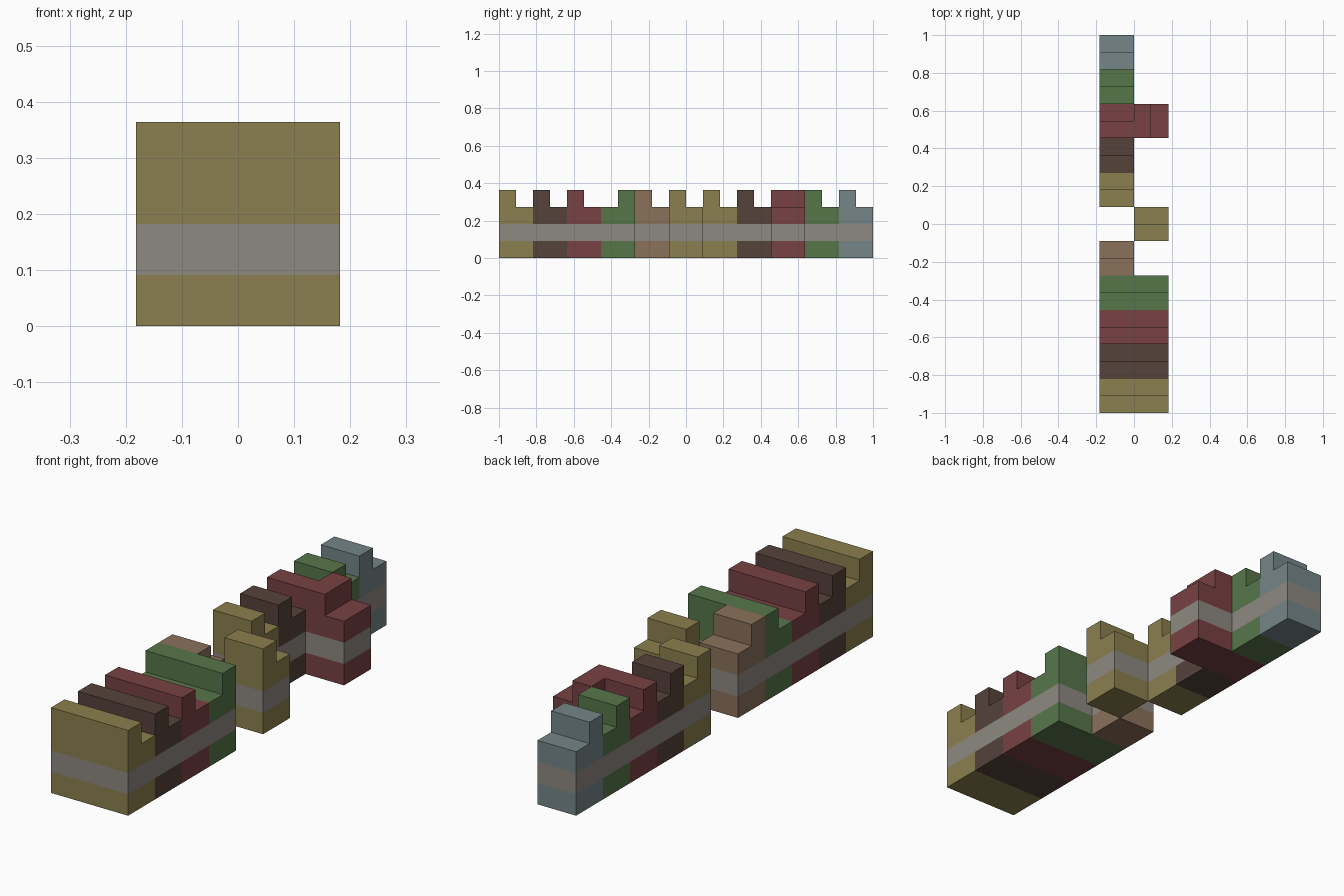
import bpy, bmesh, math
from mathutils import Matrix

default = bpy.data.objects.get("Cube")
if default:
    bpy.data.objects.remove(default, do_unlink=True)

U = 2 / 11      # length of one block
H = U / 2       # height of one layer


def linear(c):
    c /= 255
    return c / 12.92 if c <= 0.04045 else ((c + 0.055) / 1.055) ** 2.4


def material(name, rgb):
    mat = bpy.data.materials.new(name)
    mat.use_nodes = True
    colour = (*[linear(c) for c in rgb], 1)
    mat.diffuse_color = colour
    mat.node_tree.nodes["Principled BSDF"].inputs["Base Color"].default_value = colour
    return mat


MATS = {name: material(name, rgb) for name, rgb in {
    "olive": (139, 127, 78),
    "dark_brown": (86, 66, 59),
    "red": (120, 65, 66),
    "green": (87, 118, 74),
    "tan": (138, 113, 90),
    "blue_grey": (117, 134, 137),
    "stripe_grey": (141, 136, 129),
}.items()}


def step_block(name, colour, x, y, width=U, turn=0):
    """Stair-shaped block, high half at the front, turned about z, with a grey band."""
    bm = bmesh.new()
    # stair profile, extruded across the width
    profile = [(-H, 0), (H, 0), (H, 3 * H), (0, 3 * H), (0, 4 * H), (-H, 4 * H)]
    face = bm.faces.new([bm.verts.new((-width / 2, py, pz)) for py, pz in profile])
    ext = bmesh.ops.extrude_face_region(bm, geom=[face])
    verts = [v for v in ext["geom"] if isinstance(v, bmesh.types.BMVert)]
    bmesh.ops.translate(bm, verts=verts, vec=(width, 0, 0))
    # cut the band edges
    for z in (H, 2 * H):
        bmesh.ops.bisect_plane(bm, geom=bm.verts[:] + bm.edges[:] + bm.faces[:],
                               plane_co=(0, 0, z), plane_no=(0, 0, 1))
    bmesh.ops.recalc_face_normals(bm, faces=bm.faces[:])
    # colour the band by height
    for f in bm.faces:
        f.material_index = int(H < f.calc_center_median().z < 2 * H)
    bm.transform(Matrix.Rotation(turn, 4, "Z"))
    mesh = bpy.data.meshes.new(name)
    bm.to_mesh(mesh)
    bm.free()
    mesh.materials.append(MATS[colour])
    mesh.materials.append(MATS["stripe_grey"])
    obj = bpy.data.objects.new(name, mesh)
    obj.location = (x, y, 0)
    bpy.context.collection.objects.link(obj)


# rows from front to back: colour, centre x, width, turn
rows = [
    ("olive", 0, 2 * U, 0),
    ("dark_brown", 0, 2 * U, 0),
    ("red", 0, 2 * U, 0),
    ("green", 0, 2 * U, math.pi),
    ("tan", -H, U, 0),
    ("olive", H, U, 0),
    ("olive", -H, U, 0),
    ("dark_brown", -H, U, 0),
    ("red", -H, U, 0),
    ("green", -H, U, 0),
    ("blue_grey", -H, U, 0),
]
for i, (colour, x, width, turn) in enumerate(rows):
    step_block(f"{colour}_block_{i + 1}", colour, x, (i - 5) * U, width, turn)

# side block, stepping down outward
step_block("red_side_block", "red", H, 3 * U, U, -math.pi / 2)
